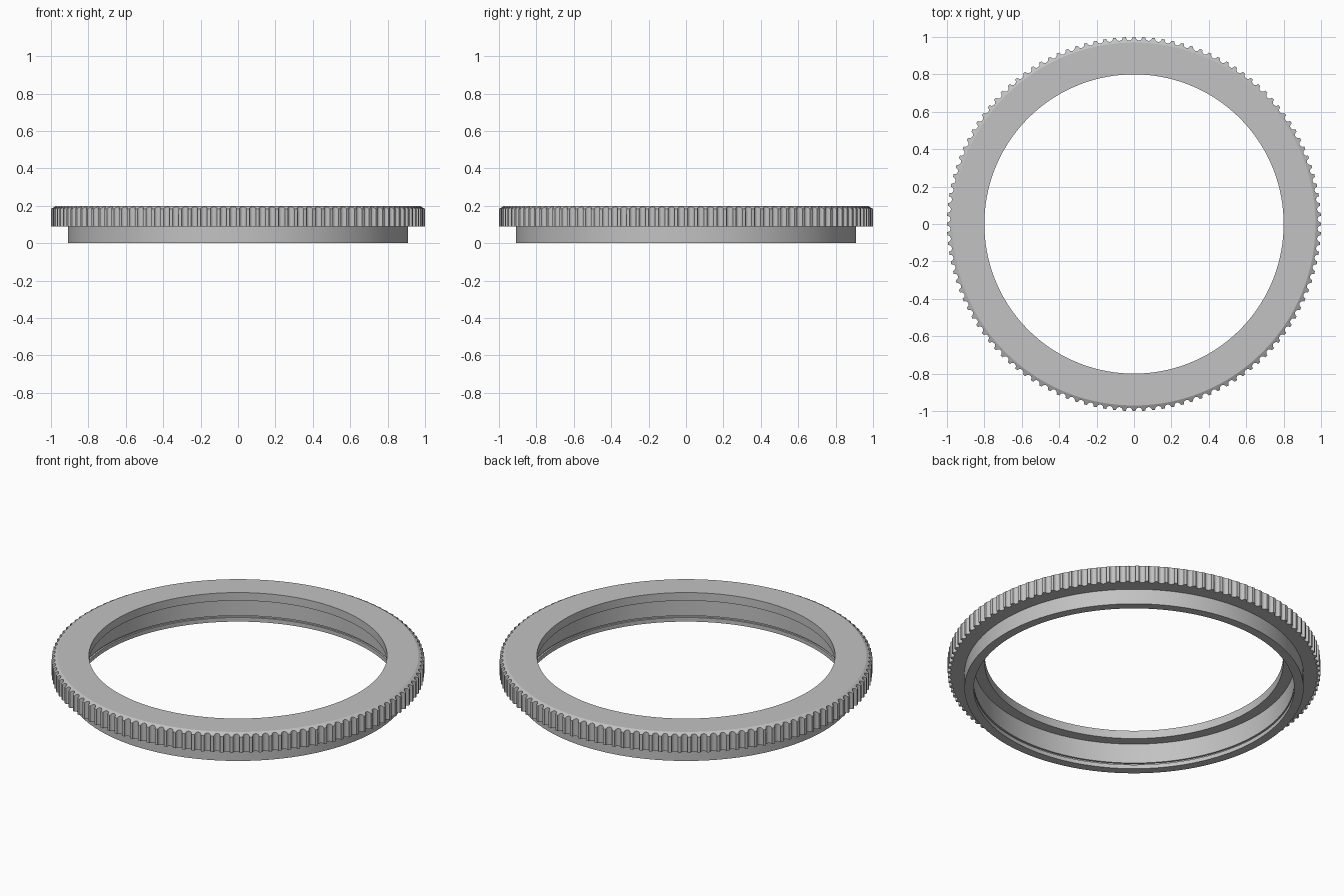
import bpy
import bmesh
from math import cos, sin, pi, radians

cube = bpy.data.objects.get("Cube")
if cube:
    bpy.data.objects.remove(cube)

# Main dimensions
TEETH = 120
NOTCH = 0.018          # radius of each grip notch
ARC_STEPS = 8          # segments around one notch
TOP, GRIP_BASE = 0.2, 0.09
FLAT_R, BEVEL_DROP = 0.97, 0.016
COLLAR_R, BORE_R, HOLE_R = 0.91, 0.86, 0.8
LIP_Z = 0.152
GROOVE_LOW, GROOVE_HIGH, GROOVE_R = 0.024, 0.035, 0.87

metal = bpy.data.materials.new("grey metal")
metal.use_nodes = True
grey = (0.54, 0.54, 0.54, 1)
metal.diffuse_color = grey
metal.node_tree.nodes["Principled BSDF"].inputs["Base Color"].default_value = grey


def outline():
    """Angles and radii around the scalloped grip, a tooth centred on each axis."""
    pitch = 2 * pi / TEETH
    points = []
    for tooth in range(TEETH):
        points.append((tooth * pitch, 1.0))
        for step in range(ARC_STEPS + 1):
            t = pi * step / ARC_STEPS
            offset = -NOTCH * cos(t)
            points.append(((tooth + 0.5) * pitch + offset, 1 - NOTCH * sin(t)))
    return points


def section(rim):
    """Closed radius and height section of the ring for a given rim radius."""
    bevel_z = TOP - BEVEL_DROP * (rim - FLAT_R) / (1 - FLAT_R)
    return [
        (COLLAR_R, 0), (COLLAR_R, GRIP_BASE),
        (rim, GRIP_BASE), (rim, bevel_z), (FLAT_R, TOP),
        (HOLE_R, TOP), (HOLE_R, LIP_Z), (BORE_R, LIP_Z),
        (BORE_R, GROOVE_HIGH), (GROOVE_R, GROOVE_HIGH),
        (GROOVE_R, GROOVE_LOW), (BORE_R, GROOVE_LOW), (BORE_R, 0),
    ]


# Knurled ring with collar, inner lip and groove
bm = bmesh.new()
rings = [[bm.verts.new((r * cos(a), r * sin(a), z)) for r, z in section(rim)]
         for a, rim in outline()]
for i, ring in enumerate(rings):
    after = rings[(i + 1) % len(rings)]
    for j in range(len(ring)):
        k = (j + 1) % len(ring)
        bm.faces.new((ring[j], after[j], after[k], ring[k]))
bmesh.ops.recalc_face_normals(bm, faces=bm.faces)
mesh = bpy.data.meshes.new("knurled_ring")
bm.to_mesh(mesh)
bm.free()
mesh.materials.append(metal)

ring_object = bpy.data.objects.new("knurled_ring", mesh)
bpy.context.collection.objects.link(ring_object)
bpy.ops.object.select_all(action="DESELECT")
ring_object.select_set(True)
bpy.context.view_layer.objects.active = ring_object
bpy.ops.object.shade_smooth_by_angle(angle=radians(25))
